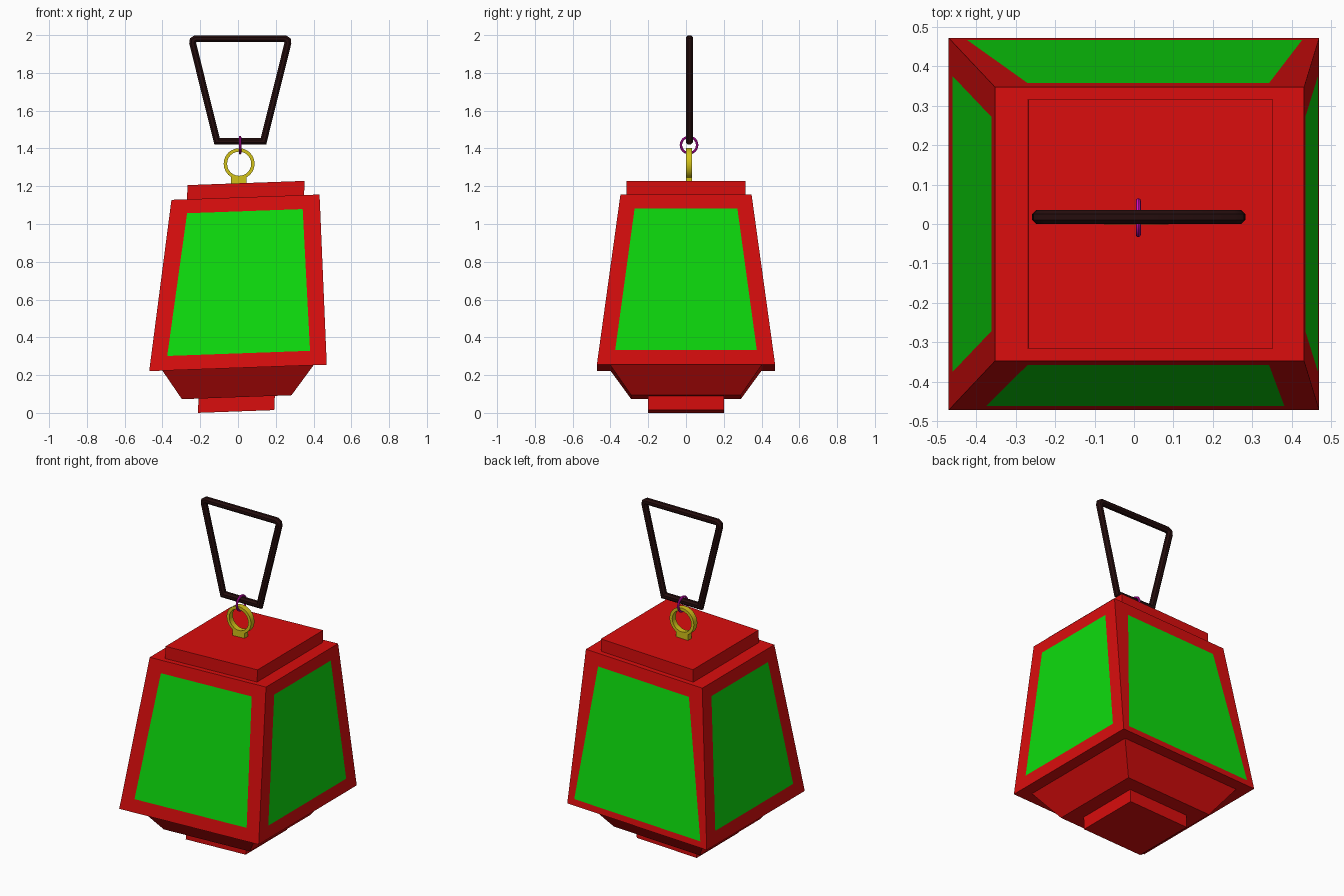
import bpy, bmesh, math
from mathutils import Vector, Matrix

if "Cube" in bpy.data.objects:
    bpy.data.objects.remove(bpy.data.objects["Cube"], do_unlink=True)


def material(name, rgb):
    mat = bpy.data.materials.new(name)
    mat.use_nodes = True
    color = (*rgb, 1)
    mat.diffuse_color = color
    mat.node_tree.nodes["Principled BSDF"].inputs["Base Color"].default_value = color
    return mat


red = material("red lacquer", (0.7, 0.004, 0.004))
green = material("green glass", (0.004, 0.72, 0.004))
gold = material("yellow brass", (0.65, 0.54, 0.01))
magenta = material("magenta metal", (0.75, 0.004, 0.55))
brown = material("dark brown", (0.018, 0.004, 0.004))

# The lantern hangs slightly askew
LEAN, TILT, PIVOT = 0.044, 0.036, 0.24
SKEW = Matrix(((1, 0, LEAN, -LEAN * PIVOT), (0, 1, 0, 0), (TILT, 0, 1, 0), (0, 0, 0, 1)))


def finish(name, bm, mats, smooth=False):
    bmesh.ops.remove_doubles(bm, verts=bm.verts, dist=1e-5)
    bmesh.ops.recalc_face_normals(bm, faces=bm.faces)
    mesh = bpy.data.meshes.new(name)
    bm.to_mesh(mesh)
    bm.free()
    for mat in mats:
        mesh.materials.append(mat)
    obj = bpy.data.objects.new(name, mesh)
    bpy.context.collection.objects.link(obj)
    if smooth:
        bpy.ops.object.select_all(action="DESELECT")
        obj.select_set(True)
        bpy.context.view_layer.objects.active = obj
        bpy.ops.object.shade_smooth_by_angle(angle=math.radians(35))
    return obj


def tapered_block(name, low, high, z0, z1):
    """Box whose half sizes go from low at z0 to high at z1."""
    bm = bmesh.new()
    bmesh.ops.create_cube(bm, size=2)
    for v in bm.verts:
        hx, hy = high if v.co.z > 0 else low
        v.co = Vector((v.co.x * hx, v.co.y * hy, z1 if v.co.z > 0 else z0))
    bm.transform(SKEW)
    return finish(name, bm, [red])


def sweep(name, path, section, place, mat):
    """Closed loop: carry a section (outward, sideways) round a flat path with mitred corners."""
    bm = bmesh.new()
    rings = []
    n = len(path)
    for i in range(n):
        a, p, b = (Vector(path[k % n]) for k in (i - 1, i, i + 1))
        d0, d1 = (p - a).normalized(), (b - p).normalized()
        n0, n1 = Vector((d0.y, -d0.x)), Vector((d1.y, -d1.x))
        miter = (n0 + n1) / (1 + n0.dot(n1))
        rings.append([bm.verts.new(place(*(p + miter * u), w)) for u, w in section])
    m = len(section)
    for i in range(n):
        r, s = rings[i], rings[(i + 1) % n]
        for j in range(m):
            k = (j + 1) % m
            bm.faces.new((r[j], r[k], s[k], s[j]))
    return finish(name, bm, [mat], smooth=True)


def circle(radius, count, offset=0.0):
    steps = [2 * math.pi * (i + offset) / count for i in range(count)]
    return [(radius * math.cos(t), radius * math.sin(t)) for t in steps]


# Foot, flared underside and cap
tapered_block("foot", (0.202, 0.2), (0.202, 0.2), 0.0075, 0.083)
tapered_block("flared_underside", (0.29, 0.29), (0.4, 0.4), 0.083, 0.238)
tapered_block("cap", (0.31, 0.316), (0.31, 0.316), 1.142, 1.217)

# Body: four framed sides, each with a flush glass panel
Z0, Z1 = 0.238, 1.142
LOW, HIGH = (0.47, 0.472), (0.392, 0.347)


def on_side(axis, sign, along, z):
    t = (z - Z0) / (Z1 - Z0)
    out = sign * (LOW[axis] + (HIGH[axis] - LOW[axis]) * t)
    return (out, along, z) if axis == 0 else (along, out, z)


bm = bmesh.new()
# axis, sign, panel half width at bottom and top, panel bottom height
sides = [(1, -1, 0.378, 0.306, 0.315), (1, 1, 0.425, 0.306, 0.275),
         (0, -1, 0.375, 0.272, 0.315), (0, 1, 0.375, 0.272, 0.315)]
for axis, sign, wide, narrow, sill in sides:
    lo, hi = LOW[1 - axis], HIGH[1 - axis]
    outer = [(-lo, Z0), (lo, Z0), (hi, Z1), (-hi, Z1)]
    inner = [(-wide, sill), (wide, sill), (narrow, 1.068), (-narrow, 1.068)]
    o, q = ([bm.verts.new(on_side(axis, sign, *c)) for c in loop] for loop in (outer, inner))
    for i in range(4):
        j = (i + 1) % 4
        bm.faces.new((o[i], o[j], q[j], q[i]))
    bm.faces.new(q).material_index = 1
for (hx, hy), z in ((LOW, Z0), (HIGH, Z1)):
    corners = ((-hx, -hy), (hx, -hy), (hx, hy), (-hx, hy))
    bm.faces.new([bm.verts.new((x, y, z)) for x, y in corners])
bm.transform(SKEW)
finish("lantern_body", bm, [red, green])

# Brass hanging loop and its small mount
MID = 0.016
band = [(-0.009, -0.017), (0.009, -0.017), (0.009, 0.017), (-0.009, 0.017)]
sweep("hanging_loop", circle(0.073, 24), band,
      lambda a, b, w: (0.006 + a, MID + w, 1.319 + b), gold)
bm = bmesh.new()
bmesh.ops.create_cube(bm, size=1, matrix=Matrix.Translation((0.004, MID, 1.23))
                      @ Matrix.Diagonal((0.08, 0.034, 0.036, 1)))
finish("loop_mount", bm, [gold])

# Thin connecting ring, turned across the loop
sweep("connecting_ring", circle(0.043, 24), circle(0.0065, 8),
      lambda a, b, w: (0.011 + w, MID + a, 1.418 + b), magenta)

# Trapezoid carrying handle with rounded upper corners
half = [(0.123, 1.438), (0.252, 1.957), (0.25, 1.972), (0.236, 1.981)]
outline = half + [(-x, z) for x, z in reversed(half)]
sweep("carrying_handle", outline, circle(0.0195, 8, 0.5),
      lambda a, b, w: (0.012 + a, MID + 0.002 + w, b), brown)
